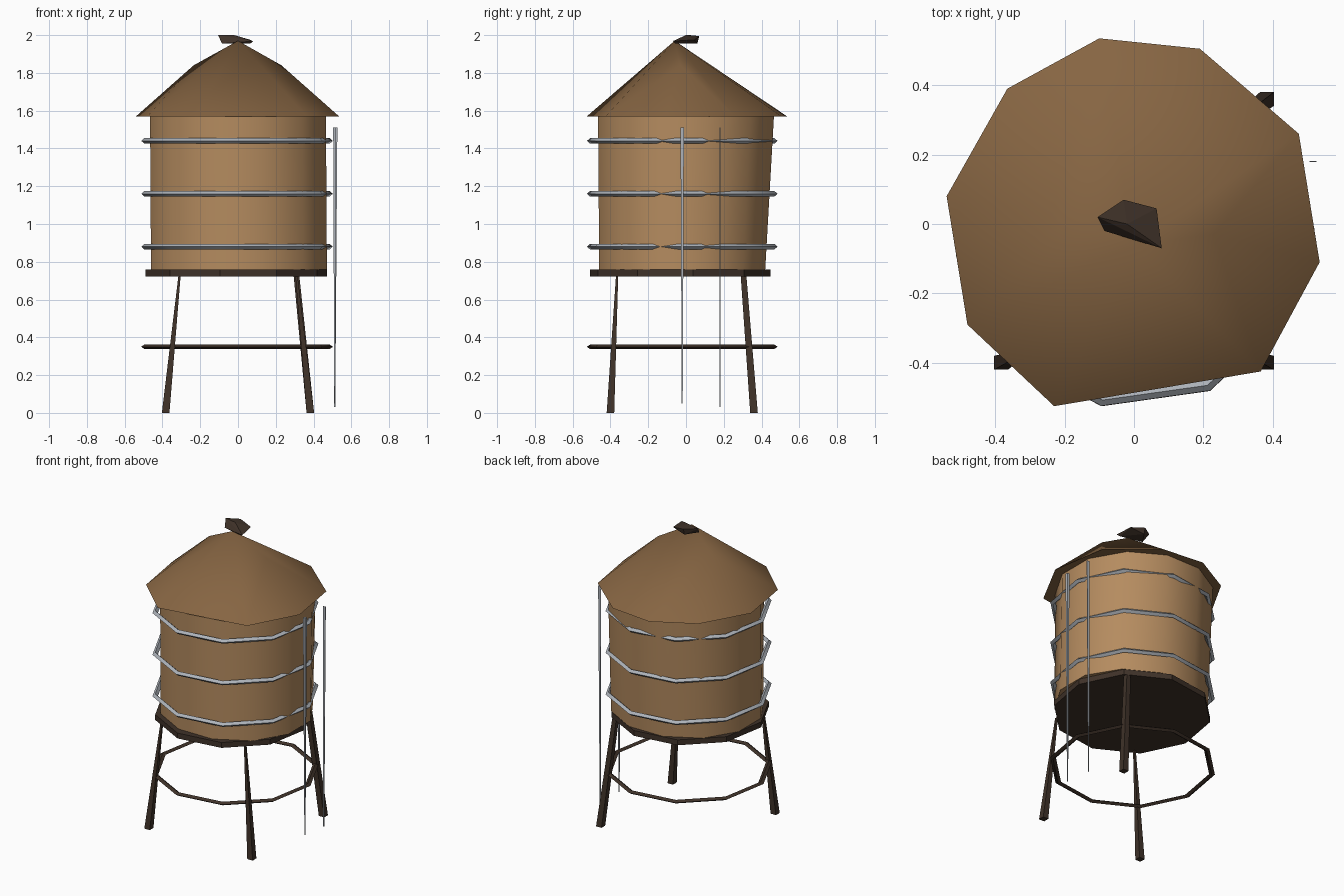
import bpy, bmesh, math
from mathutils import Vector

if "Cube" in bpy.data.objects:
    bpy.data.objects.remove(bpy.data.objects["Cube"])


def material(name, rgb):
    m = bpy.data.materials.new(name)
    m.diffuse_color = (*rgb, 1)
    m.use_nodes = True
    m.node_tree.nodes["Principled BSDF"].inputs["Base Color"].default_value = m.diffuse_color
    return m


WOOD = material("light_wood", (0.46, 0.26, 0.115))
SHINGLE = material("roof_wood", (0.24, 0.13, 0.055))
DARK = material("dark_wood", (0.05, 0.032, 0.022))
METAL = material("metal", (0.42, 0.45, 0.49))


def finish(bm, name, mat, smooth):
    bmesh.ops.recalc_face_normals(bm, faces=bm.faces)
    me = bpy.data.meshes.new(name)
    bm.to_mesh(me)
    bm.free()
    ob = bpy.data.objects.new(name, me)
    bpy.context.collection.objects.link(ob)
    me.materials.append(mat)
    if smooth:
        bpy.ops.object.select_all(action='DESELECT')
        ob.select_set(True)
        bpy.context.view_layer.objects.active = ob
        bpy.ops.object.shade_smooth_by_angle(angle=math.radians(smooth))
    return ob


def hull(name, points, mat, smooth=0):
    """Closed convex solid around a few points."""
    bm = bmesh.new()
    verts = [bm.verts.new(p) for p in points]
    res = bmesh.ops.convex_hull(bm, input=verts)
    bad = [v for v in res["geom_interior"] if isinstance(v, bmesh.types.BMVert)]
    bmesh.ops.delete(bm, geom=bad, context='VERTS')
    return finish(bm, name, mat, smooth)


def circle(n, r, z, cx=0.0, cy=0.0, phase=0.0, ry=None):
    ry = ry or r
    return [(cx + r * math.cos(math.radians(phase) + math.tau * i / n),
             cy + ry * math.sin(math.radians(phase) + math.tau * i / n), z)
            for i in range(n)]


def square(x, y, z, sx, sy):
    return [(x + a * sx / 2, y + b * sy / 2, z) for a in (-1, 1) for b in (-1, 1)]


def band(name, z, mat, minor_r, minor_z, n=10, phase=-100):
    """Faceted ring with a diamond cross-section."""
    bm = bmesh.new()
    rings = []
    for dr, dz in ((minor_r, 0), (0, minor_z), (-minor_r, 0), (0, -minor_z)):
        rings.append([bm.verts.new(p)
                      for p in circle(n, 0.495 + dr, z + dz, -0.005, -0.02, phase)])
    for k in range(4):
        a, b = rings[k], rings[(k + 1) % 4]
        for i in range(n):
            j = (i + 1) % n
            bm.faces.new((a[i], a[j], b[j], b[i]))
    return finish(bm, name, mat, 50)


# Tank barrel, slightly leaning at the back
hull("tank", circle(12, 0.482, 0.76, 0.005, -0.02, 15, 0.455)
     + circle(12, 0.482, 1.57, 0, 0, 15), WOOD, 40)

# Roof: nine-sided rim, two shoulder points and an off-centre peak
rim = [(-0.10, 0.535), (0.19, 0.505), (0.475, 0.26), (0.535, -0.11), (0.365, -0.425),
       (-0.23, -0.525), (-0.48, -0.29), (-0.54, 0.08), (-0.365, 0.39)]
hull("roof", [(x, y, 1.57) for x, y in rim]
     + [(-0.235, 0.03, 1.84), (0.23, -0.03, 1.84), (0, -0.06, 1.97)], SHINGLE, 50)

# Roof cap
hull("roof_cap", [(-0.105, 0.02, 2.0), (-0.03, 0.07, 1.995), (-0.02, 0.0, 2.0),
                  (0.065, 0.045, 1.975), (0.08, -0.07, 1.968), (0.065, -0.055, 1.955),
                  (-0.085, -0.02, 1.955), (-0.03, 0.06, 1.955)], DARK)

# Deck under the tank
hull("deck", circle(10, 0.485, 0.722, -0.01, -0.03, -100)
     + circle(10, 0.485, 0.758, -0.01, -0.03, -100), DARK)

# Metal hoops and the leg brace ring
for i, z in enumerate((0.88, 1.16, 1.44)):
    band(f"hoop_{i + 1}", z, METAL, 0.017, 0.015)
band("brace_ring", 0.35, DARK, 0.018, 0.012)

# Splayed legs (the back left corner has none)
for name, sx, sy, top in (("front_left_leg", -1, -1, 0.012),
                          ("front_right_leg", 1, -1, 0.012),
                          ("back_right_leg", 1, 1, 0.03)):
    hull(name, square(sx * 0.383, sy * 0.38 - 0.02, 0, 0.04, 0.04)
         + square(sx * 0.31, sy * 0.335 - 0.03, 0.722, top, top), DARK)

# Ladder rails, thinning toward the ground
hull("ladder_rail_front", square(0.512, -0.02, 1.51, 0.016, 0.018)
     + square(0.512, -0.02, 0.05, 0.005, 0.005), METAL)
hull("ladder_rail_back", square(0.516, 0.18, 1.51, 0.02, 0.004)
     + square(0.512, 0.18, 0.03, 0.006, 0.003), METAL)
